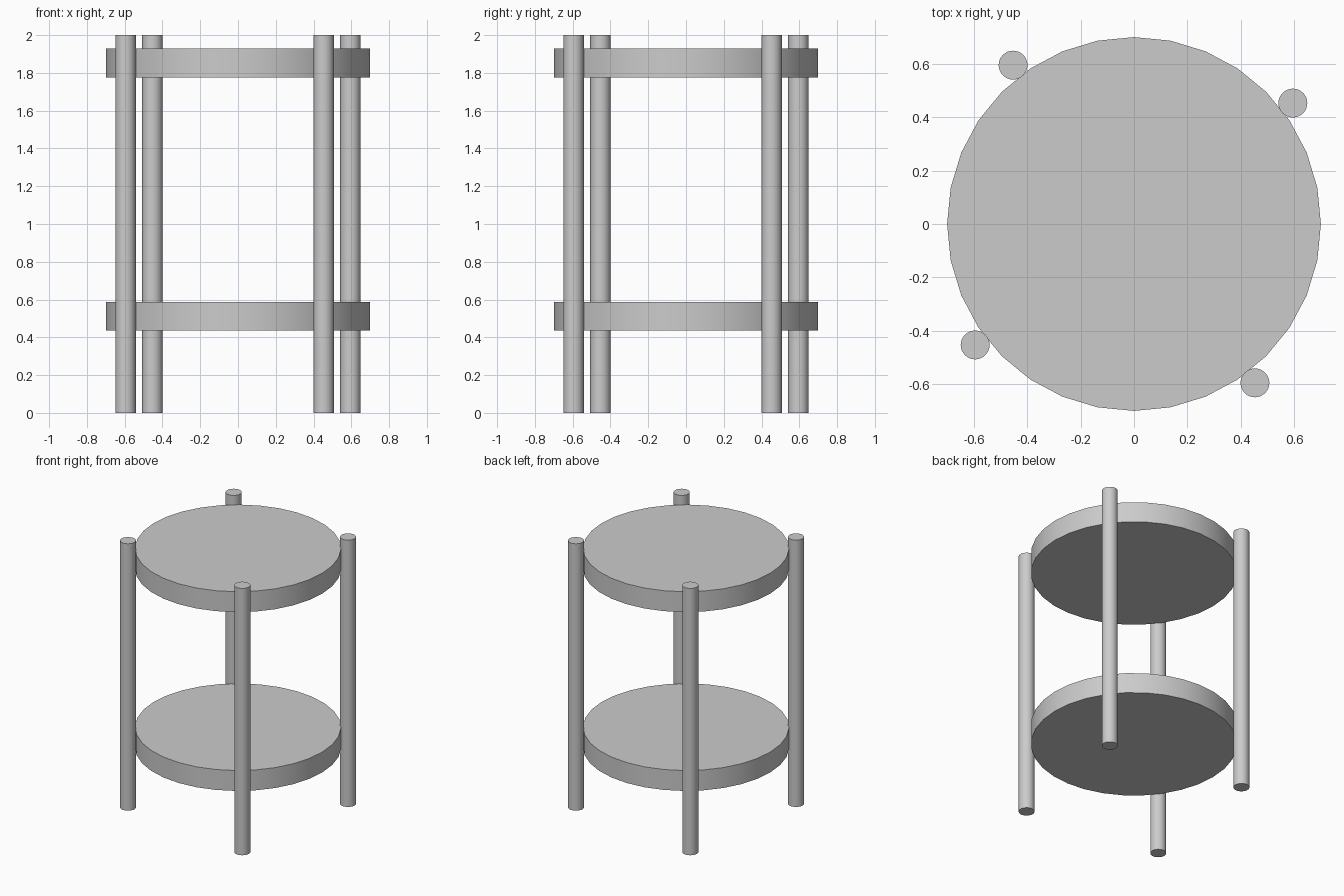
import bpy
import math

if "Cube" in bpy.data.objects:
    bpy.data.objects.remove(bpy.data.objects["Cube"])


def cylinder(name, radius, z0, z1, x=0.0, y=0.0, turn=0.0):
    bpy.ops.mesh.primitive_cylinder_add(
        vertices=32, radius=radius, depth=z1 - z0,
        location=(x, y, (z0 + z1) / 2), rotation=(0, 0, turn))
    obj = bpy.context.object
    obj.name = name
    bpy.ops.object.shade_smooth_by_angle(angle=math.radians(30))
    return obj


# Two round shelves
cylinder("lower_shelf", 0.70, 0.435, 0.588)
cylinder("upper_shelf", 0.70, 1.775, 1.928)

# Four full-height posts around the rim
LEG_RING = math.hypot(0.595, 0.453)
START = math.atan2(0.453, 0.595)
for i in range(4):
    a = START + i * math.pi / 2
    cylinder(f"leg_{i + 1}", 0.054, 0.0, 2.0,
             LEG_RING * math.cos(a), LEG_RING * math.sin(a), i * math.pi / 2)
